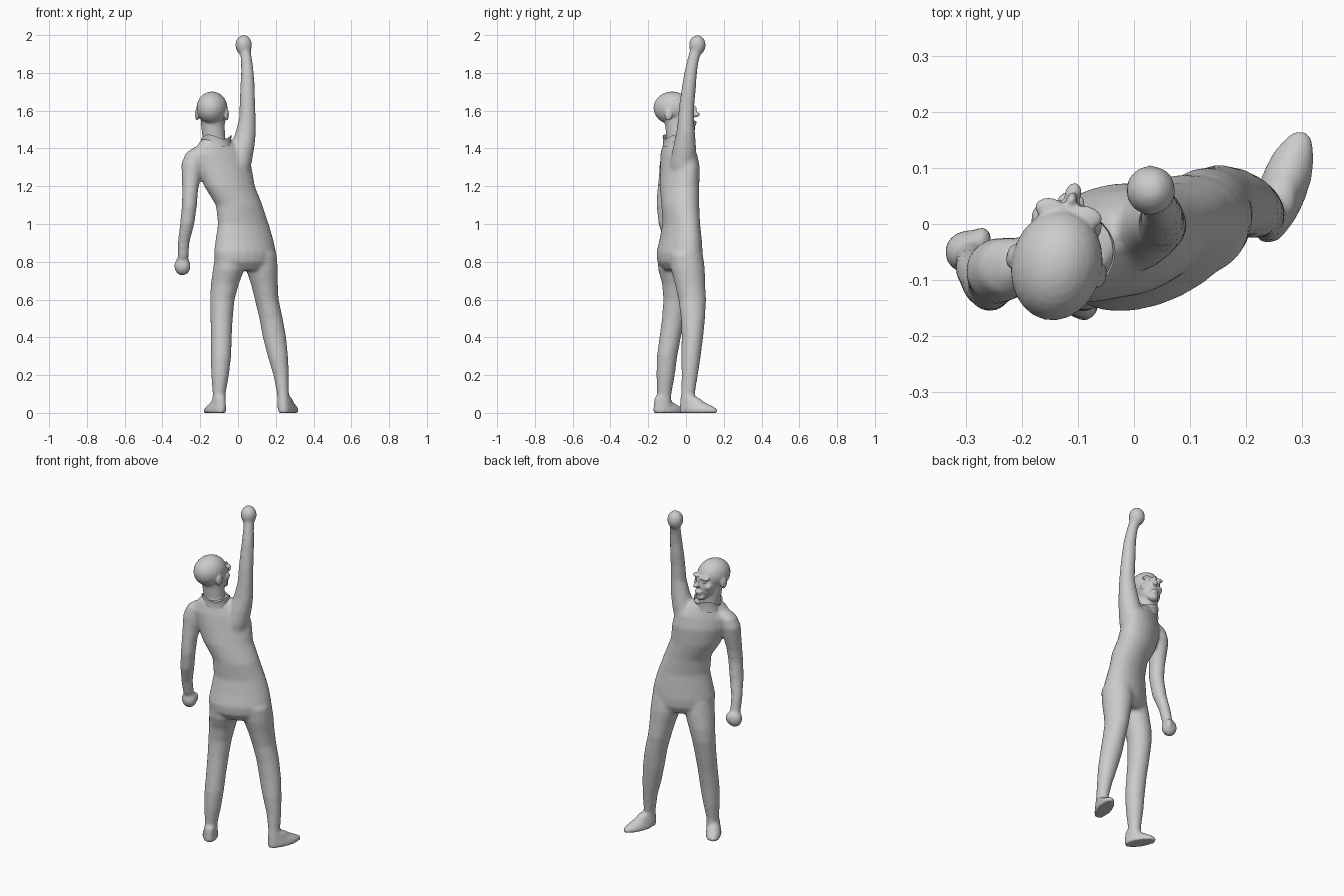
import bpy, bmesh, math
from mathutils import Matrix, Vector

SEG = 24


def loft(bm, rings, yaw=0.0):
    """Closed skin through horizontal elliptical rings (x, y, z, rx, ry)."""
    c, s = math.cos(math.radians(yaw)), math.sin(math.radians(yaw))
    loops = []
    for x, y, z, a, b in rings:
        loop = []
        for i in range(SEG):
            t = 2 * math.pi * i / SEG
            u, v = a * math.cos(t), b * math.sin(t)
            loop.append(bm.verts.new((x + u * c - v * s, y + u * s + v * c, z)))
        loops.append(loop)
    for lo, hi in zip(loops, loops[1:]):
        for i in range(SEG):
            j = (i + 1) % SEG
            bm.faces.new((lo[i], lo[j], hi[j], hi[i]))
    bm.faces.new(loops[0][::-1])
    bm.faces.new(loops[-1])


def blob(bm, centre, radii, frame=Matrix.Identity(4)):
    m = frame @ Matrix.Translation(centre) @ Matrix.Diagonal((*radii, 1))
    bmesh.ops.create_uvsphere(bm, u_segments=24, v_segments=16, radius=1, matrix=m)


def finish(bm, name, voxel, iterations):
    """Fuse overlapping volumes into one smooth skin."""
    bmesh.ops.recalc_face_normals(bm, faces=bm.faces)
    me = bpy.data.meshes.new(name)
    bm.to_mesh(me)
    bm.free()
    for p in me.polygons:
        p.use_smooth = True
    ob = bpy.data.objects.new(name, me)
    bpy.context.collection.objects.link(ob)
    if voxel:
        r = ob.modifiers.new("fuse", 'REMESH')
        r.mode = 'VOXEL'
        r.voxel_size = voxel
        r.use_smooth_shade = True
        sm = ob.modifiers.new("soften", 'SMOOTH')
        sm.factor = 0.5
        sm.iterations = iterations
    return ob


bm = bmesh.new()

# torso
loft(bm, [(.037, -.03, .755, .13, .075), (.037, -.034, .80, .17, .102),
          (.037, -.034, .85, .176, .106), (.034, -.028, .92, .163, .096),
          (.028, -.025, 1.0, .144, .086), (.006, -.03, 1.1, .13, .092),
          (-.045, -.035, 1.2, .142, .095), (-.072, -.032, 1.3, .155, .09),
          (-.088, -.038, 1.37, .155, .078), (-.105, -.045, 1.415, .12, .066),
          (-.118, -.05, 1.45, .078, .06)], 26)

# standing leg
loft(bm, [(-.045, -.065, .84, .075, .085), (-.05, -.06, .76, .083, .088),
          (-.07, -.05, .68, .074, .076), (-.083, -.052, .6, .065, .068),
          (-.087, -.066, .5, .059, .061), (-.088, -.084, .4, .055, .057),
          (-.09, -.1, .3, .054, .054), (-.095, -.108, .2, .047, .049),
          (-.1, -.115, .1, .034, .038), (-.1, -.118, .03, .034, .04)])

# trailing leg
loft(bm, [(.12, .0, .84, .085, .09), (.127, .01, .76, .084, .09),
          (.14, .022, .68, .071, .08), (.152, .033, .6, .063, .073),
          (.175, .037, .5, .062, .064), (.193, .034, .4, .062, .057),
          (.211, .026, .3, .054, .052), (.228, .02, .2, .041, .043),
          (.238, .01, .1, .031, .037), (.24, .006, .03, .033, .04)])

# feet: heel-to-toe ovals shrinking up to the ankle
for x, y, length, yaw in ((-.122, -.092, .09, 31), (.267, .066, .108, -20)):
    fx, fy = -math.sin(math.radians(yaw)), math.cos(math.radians(yaw))
    rings = []
    for z, back, w, k in ((0, 0, .044, 1), (.018, 0, .044, 1), (.035, .012, .039, .86),
                          (.055, .032, .034, .62), (.085, .048, .03, .4)):
        rings.append((x - fx * back, y - fy * back, z, w, length * k))
    loft(bm, rings, yaw)

# hanging arm and fist
loft(bm, [(-.2, -.07, 1.405, .035, .035), (-.222, -.076, 1.375, .055, .052),
          (-.24, -.082, 1.32, .06, .058), (-.248, -.092, 1.25, .05, .052),
          (-.253, -.105, 1.18, .042, .047), (-.257, -.113, 1.1, .04, .043),
          (-.269, -.105, 1.0, .038, .041), (-.288, -.08, .9, .031, .033),
          (-.291, -.062, .82, .029, .03)])
blob(bm, (-.294, -.05, .777), (.044, .04, .05))
blob(bm, (-.27, -.022, .785), (.016, .018, .032))

# raised arm and fist
loft(bm, [(-.005, -.02, 1.24, .06, .06), (.0, -.015, 1.32, .072, .07),
          (.022, -.008, 1.4, .064, .062), (.04, -.002, 1.48, .055, .05),
          (.05, .0, 1.56, .044, .042), (.05, .005, 1.64, .041, .04),
          (.05, .015, 1.72, .039, .038), (.05, .024, 1.8, .034, .034),
          (.045, .038, 1.87, .03, .031), (.036, .055, 1.93, .03, .032)])
blob(bm, (.03, .06, 1.947), (.045, .045, .054))
blob(bm, (.008, .068, 1.945), (.02, .028, .03))
finish(bm, "body", .0095, 7)

# head, modelled facing its own +y and turned slightly
bm = bmesh.new()
F = Matrix.Translation((-.137, -.07, 1.6)) @ Matrix.Rotation(math.radians(-13), 4, 'Z')
blob(bm, (0, -.003, .014), (.081, .1, .087), F)          # cranium
blob(bm, (0, .052, -.035), (.061, .062, .083), F)        # face
blob(bm, (0, .097, -.095), (.03, .024, .022), F)         # chin
blob(bm, (0, .112, -.061), (.026, .018, .008), F)        # upper lip
blob(bm, (0, .11, -.074), (.023, .017, .008), F)         # lower lip
blob(bm, (0, .114, .003), (.01, .016, .03), F)           # nose bridge
blob(bm, (0, .126, -.02), (.015, .022, .014), F)         # nose tip
for s in (-1, 1):
    blob(bm, (s * .032, .092, .022), (.03, .02, .011), F)   # brow
    blob(bm, (s * .03, .095, .003), (.015, .013, .011), F)  # eye
    blob(bm, (s * .042, .075, -.03), (.022, .026, .024), F) # cheek
    blob(bm, (s * .08, -.005, -.02), (.011, .022, .033), F) # ear
# neck
loft(bm, [(-.12, -.05, 1.40, .062, .058), (-.128, -.048, 1.46, .06, .056),
          (-.133, -.05, 1.52, .062, .06), (-.135, -.055, 1.57, .062, .07)])
finish(bm, "head", .005, 4)

# ragged open collar around the neck
bm = bmesh.new()
rows = []
for k, (z, r) in enumerate(((1.41, .082), (1.44, .078), (1.462, .082))):
    row = []
    for i in range(SEG):
        t = 2 * math.pi * i / SEG
        lift = .012 * math.cos(3 * t) * k / 2
        row.append(bm.verts.new((-.115 + r * math.cos(t), -.05 + r * .9 * math.sin(t), z + lift)))
    rows.append(row)
for lo, hi in zip(rows, rows[1:]):
    for i in range(SEG):
        j = (i + 1) % SEG
        bm.faces.new((lo[i], lo[j], hi[j], hi[i]))
collar = finish(bm, "collar", 0, 0)
